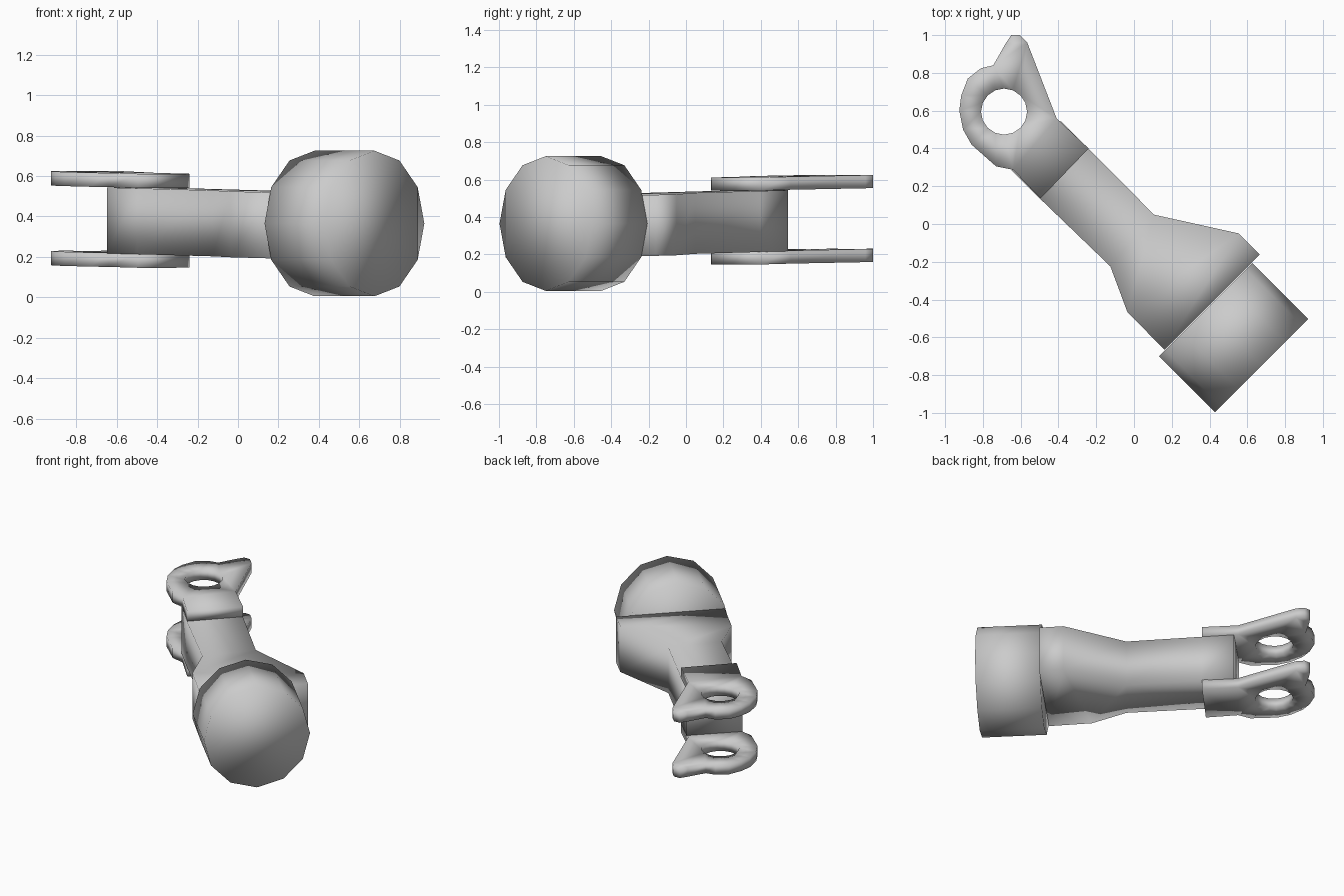
import bpy, bmesh
from math import cos, sin, pi, sqrt
from mathutils import Vector

if "Cube" in bpy.data.objects:
    bpy.data.objects.remove(bpy.data.objects["Cube"])

GREY = (0.6, 0.6, 0.6, 1.0)
mat = bpy.data.materials.new("plain_grey")
mat.use_nodes = True
mat.diffuse_color = GREY
mat.node_tree.nodes["Principled BSDF"].inputs["Base Color"].default_value = GREY

ROOT = 1 / sqrt(2)
TILT = 0.02


def along(s, t):
    """Point from distance along the diagonal axis and distance across it."""
    return ((s + t) * ROOT, (t - s) * ROOT)


def finish(name, bm):
    bmesh.ops.recalc_face_normals(bm, faces=bm.faces[:])
    mesh = bpy.data.meshes.new(name)
    bm.to_mesh(mesh)
    bm.free()
    mesh.materials.append(mat)
    mesh.shade_smooth()
    obj = bpy.data.objects.new(name, mesh)
    bpy.context.collection.objects.link(obj)
    return obj


def slab(name, loops, z, thickness):
    """Extrude an outline (and any holes), leaning it slightly along the axis."""
    bm = bmesh.new()
    for loop in loops:
        verts = [bm.verts.new((x, y, z - thickness / 2)) for x, y in loop]
        for a, b in zip(verts, verts[1:] + verts[:1]):
            bm.edges.new((a, b))
    bmesh.ops.triangle_fill(bm, edges=bm.edges[:], use_beauty=True, normal=(0, 0, 1))
    top = bmesh.ops.extrude_face_region(bm, geom=bm.faces[:])["geom"]
    bmesh.ops.translate(bm, vec=(0, 0, thickness),
                        verts=[g for g in top if isinstance(g, bmesh.types.BMVert)])
    for v in bm.verts:
        v.co.z -= TILT * (v.co.x - v.co.y) * ROOT
    return finish(name, bm)


# Handle: straight arm flaring out towards the round head
arm = [(-0.66, 0.112), (-0.45, 0.112), (0.04, 0.11), (0.428, 0.357), (0.585, 0.357),
       (0.585, -0.357), (0.304, -0.354), (0.07, -0.247), (-0.45, -0.257), (-0.66, -0.257)]
slab("handle", [[along(s, t) for s, t in arm]], 0.367, 0.326)

# Fork plates: pierced lugs with a pointed horn, one above and one below the arm
lug = [(-0.24, 0.4), (-0.41, 0.56), (-0.565, 0.96), (-0.605, 1.0), (-0.65, 1.0),
       (-0.68, 0.955), (-0.745, 0.84), (-0.81, 0.825), (-0.88, 0.77), (-0.915, 0.68),
       (-0.925, 0.6), (-0.905, 0.5), (-0.86, 0.42), (-0.73, 0.305), (-0.64, 0.287),
       (-0.495, 0.135)]
hole = [(-0.688 + 0.122 * cos(i * pi / 8), 0.595 + 0.122 * sin(i * pi / 8)) for i in range(16)]
for name, z in (("upper_fork_plate", 0.567), ("lower_fork_plate", 0.172)):
    slab(name, [lug, hole], z, 0.07)

# Head: twelve-sided drum lying along the axis
bm = bmesh.new()
rings = []
for s in (0.588, 1.008):
    ring = []
    for i in range(12):
        a = i * pi / 6
        x, y = along(s, -0.053 + 0.349 * cos(a))
        ring.append(bm.verts.new(Vector((x, y, 0.365 + 0.36 * sin(a)))))
    bm.faces.new(ring)
    rings.append(ring)
for i in range(12):
    j = (i + 1) % 12
    bm.faces.new((rings[0][i], rings[0][j], rings[1][j], rings[1][i]))
finish("round_head", bm)
